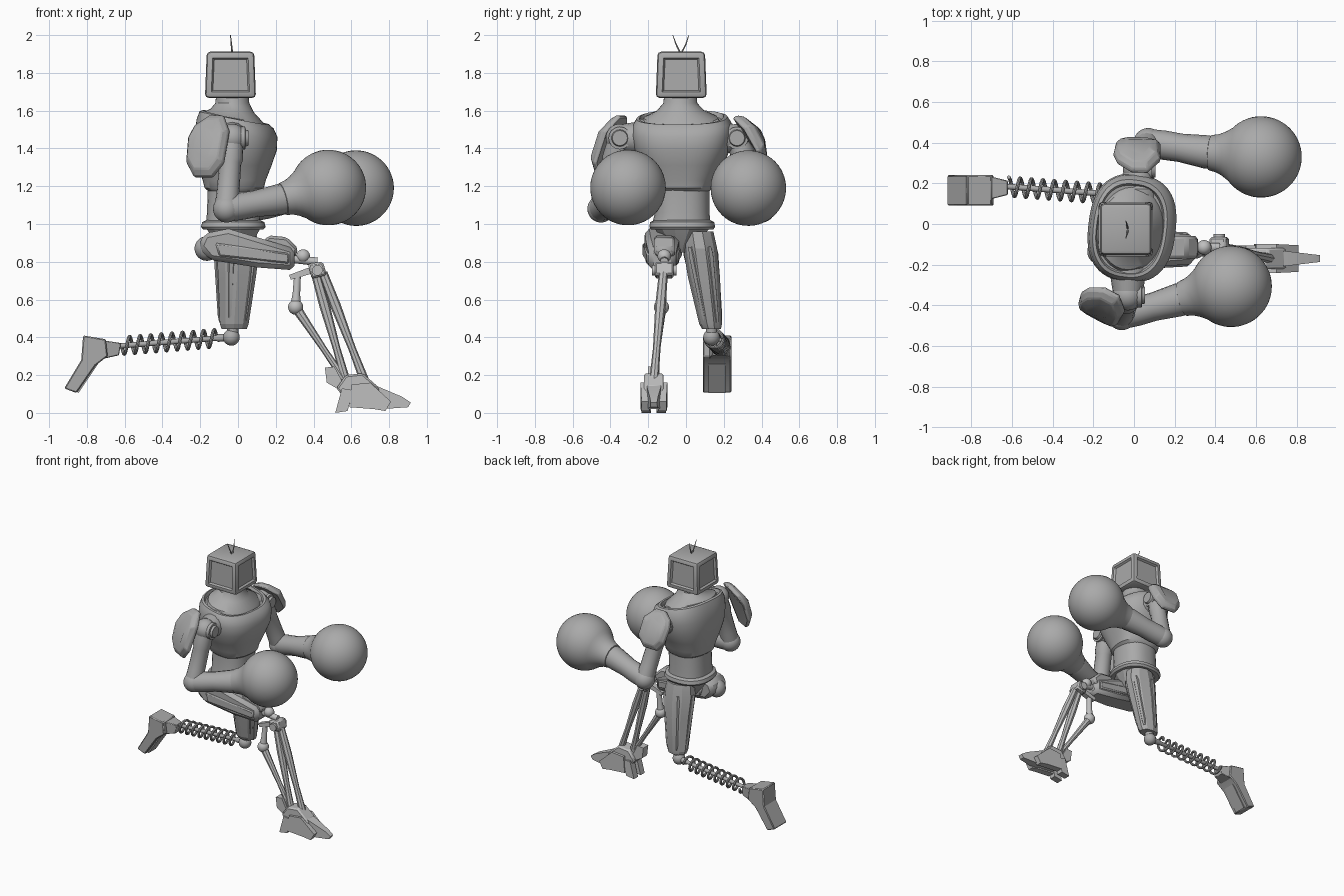
import bpy, bmesh
from math import sin, cos, pi, radians, copysign
from mathutils import Vector as V

if "Cube" in bpy.data.objects:
    bpy.data.objects.remove(bpy.data.objects["Cube"])


def material(name, value):
    m = bpy.data.materials.new(name)
    m.use_nodes = True
    m.diffuse_color = (value, value, value, 1)
    m.node_tree.nodes["Principled BSDF"].inputs["Base Color"].default_value = m.diffuse_color
    return m


GREY = material("body grey", 0.4)
PALE = material("pale grey", 0.52)


def finish(name, bm, mat=GREY, bevel=0, angle=35):
    """Turn a bmesh into a shaded object."""
    bmesh.ops.recalc_face_normals(bm, faces=bm.faces)
    me = bpy.data.meshes.new(name)
    bm.to_mesh(me)
    bm.free()
    ob = bpy.data.objects.new(name, me)
    bpy.context.collection.objects.link(ob)
    me.materials.append(mat)
    if bevel:
        mod = ob.modifiers.new("edges", "BEVEL")
        mod.width, mod.segments = bevel, 1
    bpy.ops.object.select_all(action="DESELECT")
    ob.select_set(True)
    bpy.context.view_layer.objects.active = ob
    bpy.ops.object.shade_smooth_by_angle(angle=radians(angle))
    return ob


def loft(name, rings, **kw):
    """Skin closed rings of equal length and cap both ends."""
    bm = bmesh.new()
    rows = [[bm.verts.new(p) for p in r] for r in rings]
    n = len(rows[0])
    for a, b in zip(rows, rows[1:]):
        for i in range(n):
            j = (i + 1) % n
            bm.faces.new((a[i], a[j], b[j], b[i]))
    bm.faces.new(rows[0][::-1])
    bm.faces.new(rows[-1])
    return finish(name, bm, **kw)


def stack(name, rows, n=32, power=2.0, turn=0.0, **kw):
    """Horizontal rings: x, y, z, x radius, y radius, forward dip."""
    rings = []
    for x, y, z, rx, ry, dip in rows:
        ring = []
        for i in range(n):
            a = 2 * pi * (i + 0.5) / n
            c, s = [copysign(abs(t) ** (2 / power), t) for t in (cos(a), sin(a))]
            px, py = rx * c, ry * s
            ring.append(V((x + px * cos(turn) - py * sin(turn),
                           y + px * sin(turn) + py * cos(turn), z - dip * c)))
        rings.append(ring)
    return loft(name, rings, **kw)


def tube(name, pts, radii, n=16, ref=(0, 1, 0), **kw):
    """Round section swept along a path."""
    pts = [V(p) for p in pts]
    rings = []
    for i, p in enumerate(pts):
        t = (pts[min(i + 1, len(pts) - 1)] - pts[max(i - 1, 0)]).normalized()
        u = t.cross(V(ref)).normalized()
        w = t.cross(u)
        r = radii[i] if isinstance(radii, (list, tuple)) else radii
        rings.append([p + r * (u * cos(2 * pi * k / n) + w * sin(2 * pi * k / n)) for k in range(n)])
    return loft(name, rings, **kw)


def limb(name, a, b, profile, **kw):
    """Straight turned part from a to b; profile is (fraction, radius)."""
    a, b = V(a), V(b)
    return tube(name, [a.lerp(b, t) for t, _ in profile], [r for _, r in profile], **kw)


def slab(name, outline, y, width, bevel=0.0, **kw):
    """Side outline (x, z) given a half width, which may vary along x."""
    w = width if callable(width) else (lambda x: width)
    return loft(name, [[V((x, y + s * w(x), z)) for x, z in outline] for s in (-1, 1)],
                bevel=bevel, angle=20, **kw)


def ball(name, centre, r, **kw):
    bm = bmesh.new()
    bmesh.ops.create_uvsphere(bm, u_segments=32, v_segments=18, radius=r)
    bmesh.ops.translate(bm, verts=bm.verts, vec=centre)
    return finish(name, bm, **kw)


# Head: bevelled box with a recessed panel on each side
bm = bmesh.new()
bmesh.ops.create_cube(bm, size=1)
for v in bm.verts:
    k = 0.93 if v.co.z > 0 else 1.0
    v.co = V((v.co.x * 0.27 * k - 0.04, v.co.y * 0.27 * k - 0.025, v.co.z * 0.245 + 1.79))
bmesh.ops.bevel(bm, geom=bm.edges[:], offset=0.02, segments=2, profile=0.5, affect="EDGES")
panels = [f for f in bm.faces if f.calc_area() > 0.02 and abs(f.normal.z) < 0.5]
bmesh.ops.inset_individual(bm, faces=panels, thickness=0.018, depth=0)
bmesh.ops.inset_individual(bm, faces=panels, thickness=0.012, depth=-0.014)
finish("head", bm)
for side, tip in (("front", -0.07), ("back", 0.015)):
    tube(side + "_antenna", [(-0.03, -0.027, 1.9), (-0.035, tip * 0.6 - 0.01, 1.95), (-0.04, tip, 2.0)],
         [0.005, 0.004, 0.002], n=6)

# Neck, chest armour, waist and pelvis
TURN = radians(-7)
stack("neck", [(-0.03, -0.03, 1.69, 0.085, 0.085, 0), (-0.03, -0.03, 1.64, 0.09, 0.09, 0),
               (-0.03, -0.03, 1.6, 0.115, 0.125, 0.01), (-0.02, -0.03, 1.565, 0.155, 0.195, 0.03),
               (-0.02, -0.025, 1.52, 0.17, 0.22, 0.04)], turn=TURN)
stack("chest", [(-0.02, -0.02, 1.17, 0.13, 0.14, 0), (-0.02, -0.02, 1.19, 0.155, 0.16, 0),
                (-0.02, -0.02, 1.23, 0.165, 0.17, 0), (-0.015, -0.02, 1.31, 0.19, 0.215, 0),
                (-0.01, -0.02, 1.39, 0.212, 0.25, 0), (-0.01, -0.02, 1.47, 0.215, 0.265, 0.01),
                (-0.015, -0.02, 1.53, 0.2, 0.26, 0.025), (-0.02, -0.022, 1.562, 0.18, 0.24, 0.035),
                (-0.02, -0.024, 1.565, 0.165, 0.222, 0.038), (-0.02, -0.024, 1.54, 0.158, 0.213, 0.038)],
      n=48, power=2.5, turn=TURN)
stack("waist", [(-0.025, -0.025, 1.0, 0.145, 0.155, 0), (-0.025, -0.02, 1.06, 0.14, 0.145, 0),
                (-0.02, -0.02, 1.2, 0.14, 0.145, 0)], power=2.4)
stack("belt", [(-0.025, -0.02, 0.97, 0.16, 0.165, 0), (-0.025, -0.02, 0.985, 0.172, 0.175, 0),
               (-0.025, -0.02, 1.01, 0.165, 0.17, 0), (-0.025, -0.02, 1.02, 0.145, 0.15, 0)], power=2.4)
stack("pelvis", [(-0.02, -0.03, 0.85, 0.06, 0.035, 0), (-0.02, -0.03, 0.9, 0.1, 0.08, 0),
                 (-0.025, -0.02, 0.98, 0.15, 0.155, 0)], n=12, angle=20)

# Arms: shoulder joint, pad, upper arm, forearm and round glove
PAD = [(-0.12, 0.04), (-0.10, 0.11), (-0.03, 0.17), (0.05, 0.17), (0.11, 0.08),
       (0.11, -0.09), (0.05, -0.16), (-0.06, -0.16), (-0.11, -0.09)]
ARMS = {  # shoulder, elbow, wrist, glove centre, pad centre, pad normal, pad height
    "front": ((-0.03, -0.35, 1.455), (-0.06, -0.45, 1.08), (0.25, -0.365, 1.135),
              (0.478, -0.307, 1.193), (-0.155, -0.4, 1.41), (-0.45, -0.83, 0.35), 1.05),
    "back": ((0.02, 0.27, 1.455), (0.07, 0.4, 1.08), (0.385, 0.35, 1.155),
             (0.625, 0.33, 1.19), (0.02, 0.345, 1.45), (0.03, 0.86, 0.5), 0.85)}
for side, (sh, el, wr, gl, pc, pn, ph) in ARMS.items():
    sh, el, wr, gl, pc = map(V, (sh, el, wr, gl, pc))
    out = V((0, copysign(1, sh.y), 0))
    ball(side + "_shoulder", sh, 0.075)
    limb(side + "_shoulder_socket", sh - out * 0.16, sh - out * 0.02,
         [(0, 0.1), (0.45, 0.1), (0.55, 0.085), (1, 0.075)], ref=(0, 0, 1))
    limb(side + "_shoulder_cap", sh, sh + V((0.085, 0, 0)), [(0, 0.06), (0.8, 0.06), (0.82, 0.045), (1, 0.04)])
    limb(side + "_upper_arm", sh, el, [(0, 0.06), (0.3, 0.065), (0.36, 0.058), (0.75, 0.06), (1, 0.065)])
    ball(side + "_elbow", el, 0.072)
    limb(side + "_forearm", el, wr, [(0, 0.068), (0.25, 0.072), (0.5, 0.07), (0.9, 0.082), (1, 0.08)])
    axis = (gl - wr).normalized()
    prof = [(-0.26, 0.07), (-0.255, 0.086), (-0.215, 0.095), (-0.185, 0.109)]
    prof += [(-0.2 * cos(a), 0.2 * sin(a)) for a in [0.72 + i * (pi - 0.74) / 22 for i in range(23)]]
    tube(side + "_glove", [gl + axis * d for d, _ in prof], [r for _, r in prof], n=40)
    # Pad: domed shield facing outward
    nrm = V(pn).normalized()
    u = V((0, 0, 1)).cross(nrm).normalized()
    u = u if u.x > 0 else -u
    up = V((0, 0, 1)) - nrm * nrm.z
    up.normalize()
    rings = [[pc + nrm * (d - 0.9 * q * q) + u * (p * s) + up * (q * s * ph) for p, q in PAD]
             for d, s in ((0, 0.85), (0, 1), (0.025, 1), (0.055, 0.82), (0.068, 0.5))]
    loft(side + "_shoulder_pad", rings, bevel=0.006, angle=30)

# Bent leg: thigh, knee and hip
slab("front_thigh", [(-0.21, 0.88), (-0.18, 0.95), (-0.05, 0.975), (0.1, 0.93), (0.3, 0.87),
                     (0.3, 0.755), (0.1, 0.77), (-0.15, 0.81)], -0.125,
     lambda x: 0.095 - 0.08 * max(x, 0), bevel=0.025)
slab("front_thigh_side_plate", [(-0.12, 0.9), (0.27, 0.845), (0.27, 0.79), (-0.1, 0.83)], -0.125,
     lambda x: 0.105 - 0.08 * max(x, 0), bevel=0.008)
slab("front_knee_guard", [(0.13, 0.9), (0.16, 0.94), (0.26, 0.93), (0.32, 0.87), (0.3, 0.82), (0.14, 0.85)],
     -0.115, 0.055, bevel=0.015)
ball("front_hip", (-0.165, -0.135, 0.87), 0.065)
ball("front_knee", (0.345, -0.115, 0.83), 0.036, mat=PALE)
limb("front_knee_pin", (0.25, -0.115, 0.82), (0.42, -0.115, 0.8), [(0, 0.022), (1, 0.022)], mat=PALE)

# Lower bent leg: bracket, twin shin bars and piston
slab("front_knee_bracket", [(0.37, 0.79), (0.45, 0.8), (0.47, 0.73), (0.39, 0.71)], -0.115, 0.05,
     bevel=0.01, mat=PALE)
limb("front_bracket_axle", (0.42, -0.18, 0.755), (0.42, -0.05, 0.755), [(0, 0.028), (1, 0.028)],
     ref=(0, 0, 1), mat=PALE)
slab("front_piston_arm", [(0.27, 0.73), (0.39, 0.775), (0.4, 0.74), (0.28, 0.705)], -0.12, 0.02, mat=PALE)
limb("front_piston_link", (0.315, -0.12, 0.73), (0.305, -0.13, 0.56), [(0, 0.018), (0.6, 0.02), (1, 0.03)], mat=PALE)
ball("front_piston_joint", (0.305, -0.13, 0.56), 0.04, mat=PALE)
limb("front_piston_rod", (0.305, -0.13, 0.56), (0.56, -0.17, 0.18),
     [(0, 0.027), (0.25, 0.022), (0.6, 0.017), (1, 0.02)], n=8, mat=PALE)
for name, top, foot in (("rear", 0.41, 0.57), ("fore", 0.45, 0.67)):
    limb("front_shin_" + name, (top, -0.12, 0.74), (foot, -0.17, 0.17),
         [(0, 0.024), (0.3, 0.028), (0.7, 0.02), (1, 0.025)], n=8, angle=20, mat=PALE)

# Clawed foot
FY = -0.17
slab("front_ankle", [(0.52, 0.13), (0.57, 0.2), (0.66, 0.21), (0.74, 0.14), (0.77, 0.05), (0.7, 0.03), (0.6, 0.04)],
     FY, 0.052, bevel=0.01, mat=PALE)
slab("front_heel_fin", [(0.46, 0.24), (0.51, 0.245), (0.55, 0.17), (0.54, 0.12), (0.47, 0.16)], FY, 0.03, mat=PALE)
for s in (-1, 1):
    side = "outer" if s < 0 else "inner"
    slab("front_heel_claw_" + side, [(0.55, 0.13), (0.61, 0.12), (0.58, 0.01), (0.515, 0)], FY + s * 0.04, 0.025, mat=PALE)
    slab("front_toe_" + side, [(0.6, 0.15), (0.7, 0.16), (0.81, 0.06), (0.78, 0.01), (0.72, 0.02), (0.59, 0.03)],
         FY + s * 0.045, lambda x: 0.026 - 0.05 * max(x - 0.7, 0), mat=PALE)
slab("front_toe_middle", [(0.66, 0.18), (0.74, 0.14), (0.87, 0.085), (0.915, 0.055), (0.9, 0.03), (0.76, 0.02), (0.68, 0.04)],
     FY, lambda x: 0.04 - 0.12 * max(x - 0.72, 0), mat=PALE)

# Straight leg: faceted thigh with raised strips, knee ball
stack("back_thigh", [(-0.02, 0.135, 0.445, 0.07, 0.05, 0), (-0.02, 0.13, 0.47, 0.08, 0.06, 0),
                     (-0.005, 0.095, 0.72, 0.105, 0.085, 0), (0, 0.075, 0.87, 0.12, 0.09, 0),
                     (0, 0.06, 0.96, 0.1, 0.085, 0)], n=10, angle=15)
for i in range(5):
    a = 2 * pi * (i + 0.5) / 5
    limb("back_thigh_strip_%d" % (i + 1), (0.108 * cos(a), 0.073 + 0.08 * sin(a), 0.88),
         (-0.02 + 0.07 * cos(a), 0.133 + 0.05 * sin(a), 0.48), [(0, 0.014), (0.1, 0.022), (0.9, 0.016), (1, 0.01)],
         n=6, angle=15)
limb("back_knee_pin", (-0.025, 0.135, 0.5), (-0.03, 0.135, 0.38), [(0, 0.03), (1, 0.03)])
ball("back_knee", (-0.035, 0.135, 0.4), 0.044)

# Spring shin
A, B = V((-0.03, 0.14, 0.402)), V((-0.66, 0.187, 0.352))
limb("back_spring_rod", A, B, [(0, 0.02), (0.12, 0.02), (0.14, 0.014), (1, 0.014)])
coil = []
TURNS, STEP = 9, 20
for i in range(TURNS * STEP + 1):
    a = 2 * pi * i / STEP
    coil.append(A.lerp(B, 0.13 + 0.8 * i / (TURNS * STEP)) + V((0, cos(a), sin(a))) * 0.046)
tube("back_spring", coil, 0.009, n=8, ref=(1, 0, 0))

# Raised foot behind
slab("back_foot", [(-0.82, 0.41), (-0.7, 0.39), (-0.69, 0.3), (-0.755, 0.25), (-0.855, 0.105), (-0.92, 0.13), (-0.83, 0.28)],
     0.165, 0.075, bevel=0.006)
slab("back_foot_socket", [(-0.72, 0.385), (-0.62, 0.37), (-0.63, 0.305), (-0.72, 0.285)],
     0.178, lambda x: 0.035 - 0.25 * (x + 0.62), bevel=0.004)
slab("back_sole_rib", [(-0.74, 0.26), (-0.845, 0.105), (-0.855, 0.115), (-0.76, 0.27)], 0.165, 0.045)
